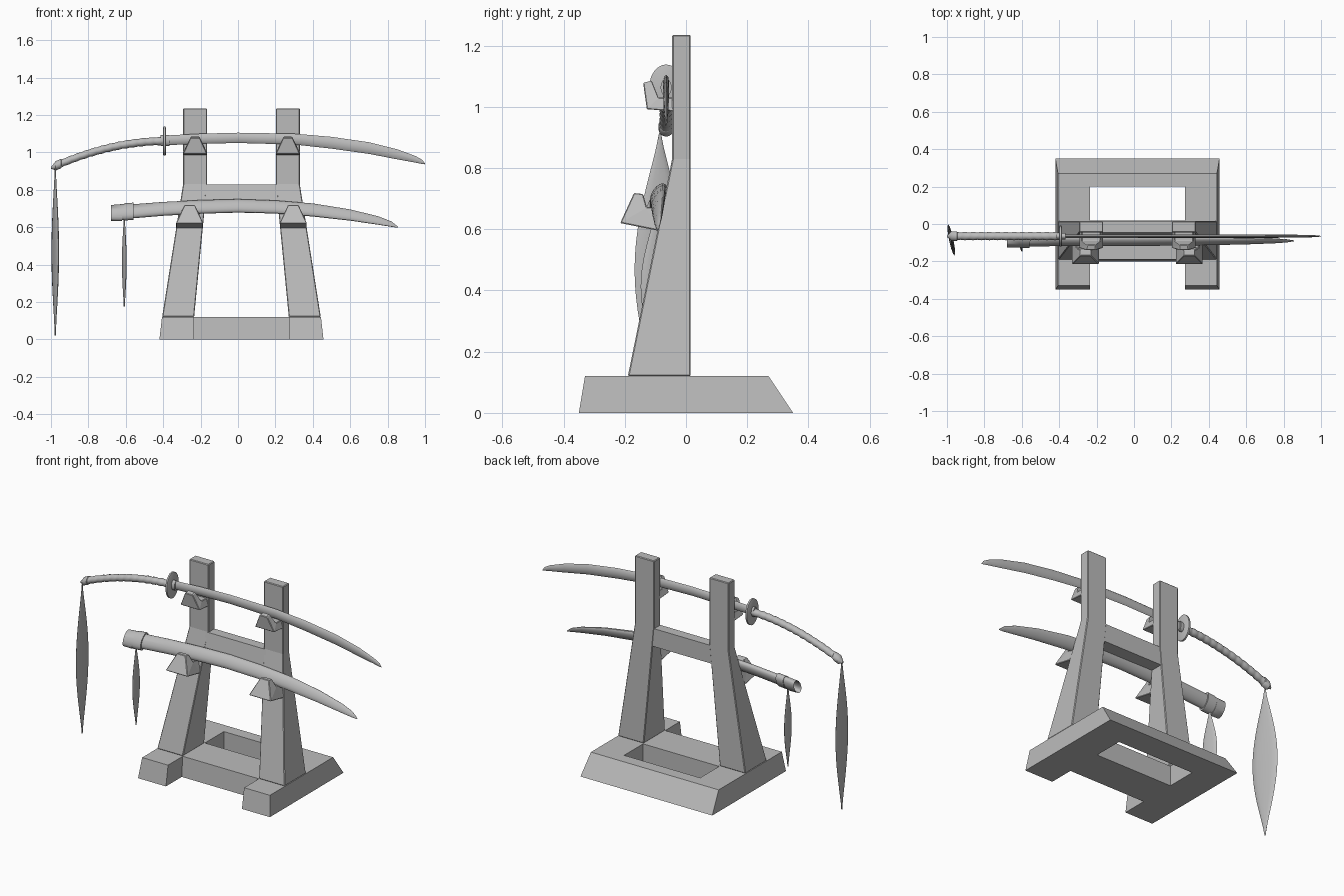
import bpy, bmesh
from math import sin, cos, pi

cube = bpy.data.objects.get("Cube")
if cube:
    bpy.data.objects.remove(cube, do_unlink=True)

grey = bpy.data.materials.new("plain_grey")
grey.use_nodes = True
tone = (0.5, 0.5, 0.5, 1)
grey.diffuse_color = tone
grey.node_tree.nodes["Principled BSDF"].inputs["Base Color"].default_value = tone

MID = 0.0185      # centre line of the stand
SWORD_Y = -0.065
SHEATH_Y = -0.09


def loft(name, rings, smooth=False, bevel=0, hollow=False):
    """Skin a list of equal rings, with capped ends."""
    bm = bmesh.new()
    loops = [[bm.verts.new(p) for p in ring] for ring in rings]
    for a, b in zip(loops, loops[1:]):
        for i in range(len(a)):
            j = (i + 1) % len(a)
            bm.faces.new((a[i], a[j], b[j], b[i]))
    start = bm.faces.new(loops[0][::-1])
    end = bm.faces.new(loops[-1])
    if hollow:
        bmesh.ops.inset_individual(bm, faces=[start], thickness=0.008)
        hole = bmesh.ops.extrude_discrete_faces(bm, faces=[start])["faces"][0]
        bmesh.ops.translate(bm, verts=hole.verts, vec=(0.06, 0, 0))
    elif not smooth:
        bmesh.ops.triangulate(bm, faces=[f for f in (start, end) if len(f.verts) > 4])
    bmesh.ops.recalc_face_normals(bm, faces=bm.faces)
    mesh = bpy.data.meshes.new(name)
    bm.to_mesh(mesh)
    bm.free()
    mesh.materials.append(grey)
    obj = bpy.data.objects.new(name, mesh)
    bpy.context.collection.objects.link(obj)
    if bevel:
        mod = obj.modifiers.new("soft_edges", "BEVEL")
        mod.width = bevel
        mod.segments = 1
    if smooth:
        bpy.ops.object.select_all(action="DESELECT")
        obj.select_set(True)
        bpy.context.view_layer.objects.active = obj
        bpy.ops.object.shade_smooth_by_angle(angle=0.7)
    return obj


def rect(x0, x1, y0, y1, z):
    return [(x0, y0, z), (x1, y0, z), (x1, y1, z), (x0, y1, z)]


def tube(name, stations, y, tilt=0, n=16, **opts):
    """Oval sections along x; each station is x, top, bottom, half depth."""
    rings = []
    for x, top, low, depth in stations:
        mid, half = (top + low) / 2, (top - low) / 2
        ring = []
        for k in range(n):
            a = 2 * pi * k / n
            ring.append((x, y + depth * cos(a) + tilt * half * sin(a), mid + half * sin(a)))
        rings.append(ring)
    return loft(name, rings, **opts)


def bracket(name, x, profile):
    """Cradle whose width changes along its side profile of y, z, half width."""
    loft(name, [[(x + s * w, y, z) for y, z, w in profile] for s in (-1, 1)], bevel=0.003)


# Stand: runners, posts and cradles on both sides
upper = [(-0.04, 0.985, 0.064), (-0.128, 0.992, 0.064), (-0.14, 1.078, 0.025),
         (-0.112, 1.085, 0.022), (-0.09, 1.03, 0.05), (-0.04, 1.03, 0.05)]
lower = [(-0.09, 0.595, 0.073), (-0.215, 0.62, 0.073), (-0.17, 0.718, 0.028),
         (-0.14, 0.715, 0.028), (-0.128, 0.672, 0.05), (-0.07, 0.67, 0.05)]
for side, s in (("right", -1), ("left", 1)):
    def span(inner, outer):
        return sorted((MID + s * inner, MID + s * outer))
    loft(side + "_runner", [rect(*span(0.253, 0.4385), -0.35, 0.35, 0),
                            rect(*span(0.253, 0.425), -0.33, 0.27, 0.12)])
    loft(side + "_post", [rect(*span(0.253, 0.424), -0.19, 0.015, 0.12),
                          rect(*span(0.184, 0.312), -0.045, 0.015, 0.83),
                          rect(*span(0.184, 0.312), -0.045, 0.015, 1.235)], bevel=0.004)
    bracket(side + "_upper_cradle", MID + s * 0.248, upper)
    bracket(side + "_lower_cradle", MID + s * 0.277, lower)

# Bars joining the two sides
x0, x1 = MID - 0.253, MID + 0.253
loft("front_base_bar", [rect(x0, x1, -0.2, 0.02, 0), rect(x0, x1, -0.19, 0.02, 0.12)])
loft("back_base_bar", [rect(x0, x1, 0.2, 0.35, 0), rect(x0, x1, 0.2, 0.27, 0.12)])
loft("cross_bar", [rect(MID - 0.21, MID + 0.21, -0.066, 0.013, 0.72),
                   rect(MID - 0.2, MID + 0.2, -0.046, 0.013, 0.828)])

# Curved blade
tube("blade", [(-0.39, 1.09, 1.038, 0.01), (-0.2, 1.1, 1.046, 0.01), (0, 1.105, 1.05, 0.01),
               (0.3, 1.1, 1.042, 0.01), (0.5, 1.083, 1.02, 0.01), (0.7, 1.054, 0.992, 0.009),
               (0.85, 1.017, 0.963, 0.008), (0.95, 0.98, 0.945, 0.006),
               (0.985, 0.96, 0.938, 0.004), (1, 0.94, 0.936, 0.001)],
     SWORD_Y, n=8, smooth=True)

# Oval guard with a collar on each face
guard = [(-0.401, 0.07, 0.05), (-0.398, 0.078, 0.056), (-0.388, 0.078, 0.056), (-0.385, 0.07, 0.05)]
tube("guard", [(x, 1.06 + r, 1.06 - r, d) for x, r, d in guard], SWORD_Y, n=24, smooth=True)
tube("guard_collar", [(x, 1.092, 1.034, 0.018) for x in (-0.415, -0.365)], SWORD_Y, smooth=True)


# Wrapped, drooping handle
def droop(u):
    return 1.06 - 0.13 * u ** 1.9


wraps, steps = 13, 78
grip = []
for i in range(steps + 1):
    u = i / steps
    r = 0.019 + 0.003 * abs(sin(pi * wraps * u))
    grip.append((-0.4 - 0.57 * u, droop(u) + r, droop(u) - r, r))
tube("handle", grip, SWORD_Y, n=12, smooth=True)
cap = []
for u, r in ((0.95, 0.018), (0.96, 0.025), (1.01, 0.025), (1.03, 0.014), (1.05, 0.006)):
    cap.append((-0.4 - 0.57 * u, droop(u) + r, droop(u) - r, r))
tube("handle_cap", cap, SWORD_Y, smooth=True)

# Sheath, open at its mouth, with two bands
tube("sheath", [(-0.675, 0.714, 0.638, 0.026), (-0.4, 0.735, 0.661, 0.025),
                (-0.2, 0.745, 0.672, 0.025), (0, 0.75, 0.678, 0.024), (0.2, 0.743, 0.673, 0.022),
                (0.4, 0.727, 0.657, 0.019), (0.6, 0.695, 0.635, 0.015), (0.75, 0.658, 0.613, 0.01),
                (0.82, 0.631, 0.602, 0.006), (0.855, 0.603, 0.597, 0.002)],
     SHEATH_Y, tilt=0.4, smooth=True, hollow=True)
for name, a, b, extra in (("mouth_band", -0.68, -0.61, 0.005), ("cord_band", -0.61, -0.56, 0.008)):
    band = []
    for x in (a, b):
        rise = 0.08 * (x + 0.675)
        band.append((x, 0.714 + rise + extra, 0.638 + rise - extra, 0.026 + extra))
    tube(name, band, SHEATH_Y, tilt=0.4, smooth=True, hollow=name == "mouth_band")


# Hanging flat tassels, turned slightly
def tassel(name, x, y, top, low, wide, thick):
    rings, n, rows = [], 12, 20
    for i in range(rows + 1):
        t = i / rows
        swell = sin(pi * t) ** 1.2
        ring = []
        for k in range(n):
            a = 2 * pi * k / n
            dy = (0.003 + wide * swell) * cos(a)
            dx = (0.003 + thick * swell) * sin(a) - 0.2 * dy
            ring.append((x + dx, y + dy, top + (low - top) * t))
        rings.append(ring)
    loft(name, rings, smooth=True)


tassel("handle_tassel", -0.977, -0.085, 0.915, 0.02, 0.08, 0.009)
tassel("sheath_tassel", -0.608, -0.1, 0.65, 0.175, 0.045, 0.006)
